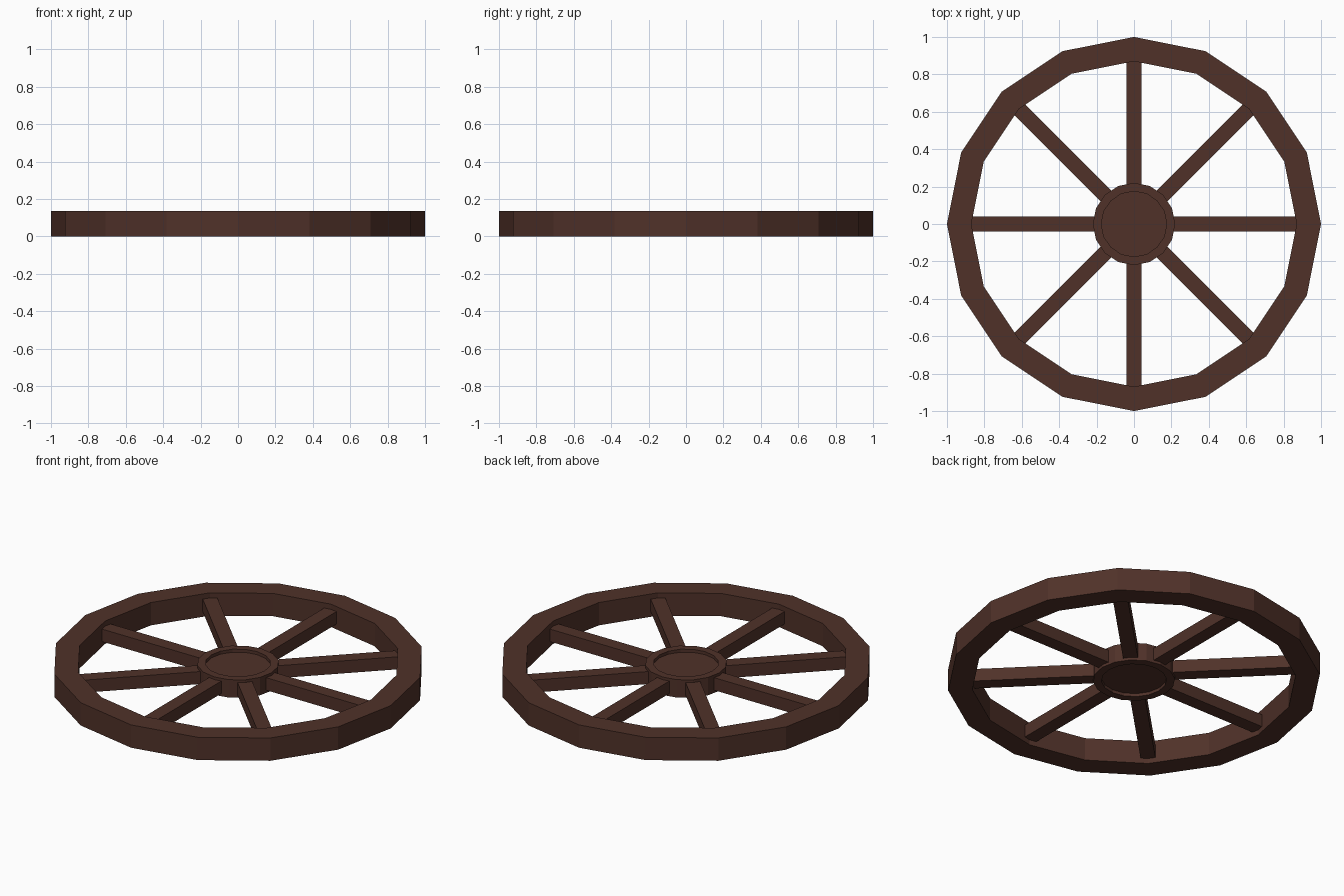
import bpy, bmesh
from math import pi, cos, sin
from mathutils import Matrix

if "Cube" in bpy.data.objects:
    bpy.data.objects.remove(bpy.data.objects["Cube"])

wood = bpy.data.materials.new("dark_wood")
wood.diffuse_color = (0.08, 0.031, 0.022, 1)
wood.use_nodes = True
wood.node_tree.nodes["Principled BSDF"].inputs["Base Color"].default_value = wood.diffuse_color

MID = 0.0675  # mid height of the wheel


def finish(name, bm):
    bmesh.ops.recalc_face_normals(bm, faces=bm.faces)
    mesh = bpy.data.meshes.new(name)
    bm.to_mesh(mesh)
    bm.free()
    mesh.materials.append(wood)
    obj = bpy.data.objects.new(name, mesh)
    bpy.context.collection.objects.link(obj)
    return obj


def lathe_ring(name, profile, sides):
    """Sweep a closed (radius, z) profile around the axle."""
    bm = bmesh.new()
    rings = [[bm.verts.new((r * cos(2 * pi * i / sides), r * sin(2 * pi * i / sides), z))
              for r, z in profile] for i in range(sides)]
    n = len(profile)
    for i in range(sides):
        a, b = rings[i], rings[(i + 1) % sides]
        for j in range(n):
            k = (j + 1) % n
            bm.faces.new((a[j], b[j], b[k], a[k]))
    return finish(name, bm)


# Outer rim
lathe_ring("rim", [(1, 0), (1, 2 * MID), (0.87, 2 * MID), (0.87, 0)], 16)

# Hub collar around a slightly recessed centre plate
H, R = 0.053, 0.035
lathe_ring("hub_collar", [(0.22, MID - H), (0.22, MID + H),
                          (0.175, MID + H), (0.175, MID - H)], 16)
bm = bmesh.new()
bmesh.ops.create_cone(bm, cap_ends=True, segments=16, radius1=0.175, radius2=0.175,
                      depth=2 * R, matrix=Matrix.Translation((0, 0, MID)))
finish("hub_plate", bm)

# Eight spokes from hub to rim
START, END = 0.2, 0.872
for i in range(8):
    bm = bmesh.new()
    bmesh.ops.create_cube(bm, size=1, matrix=Matrix.Rotation(i * pi / 4, 4, 'Z')
                          @ Matrix.Translation(((START + END) / 2, 0, MID))
                          @ Matrix.Diagonal((END - START, 0.08, 0.074, 1)))
    finish(f"spoke_{i + 1}", bm)
